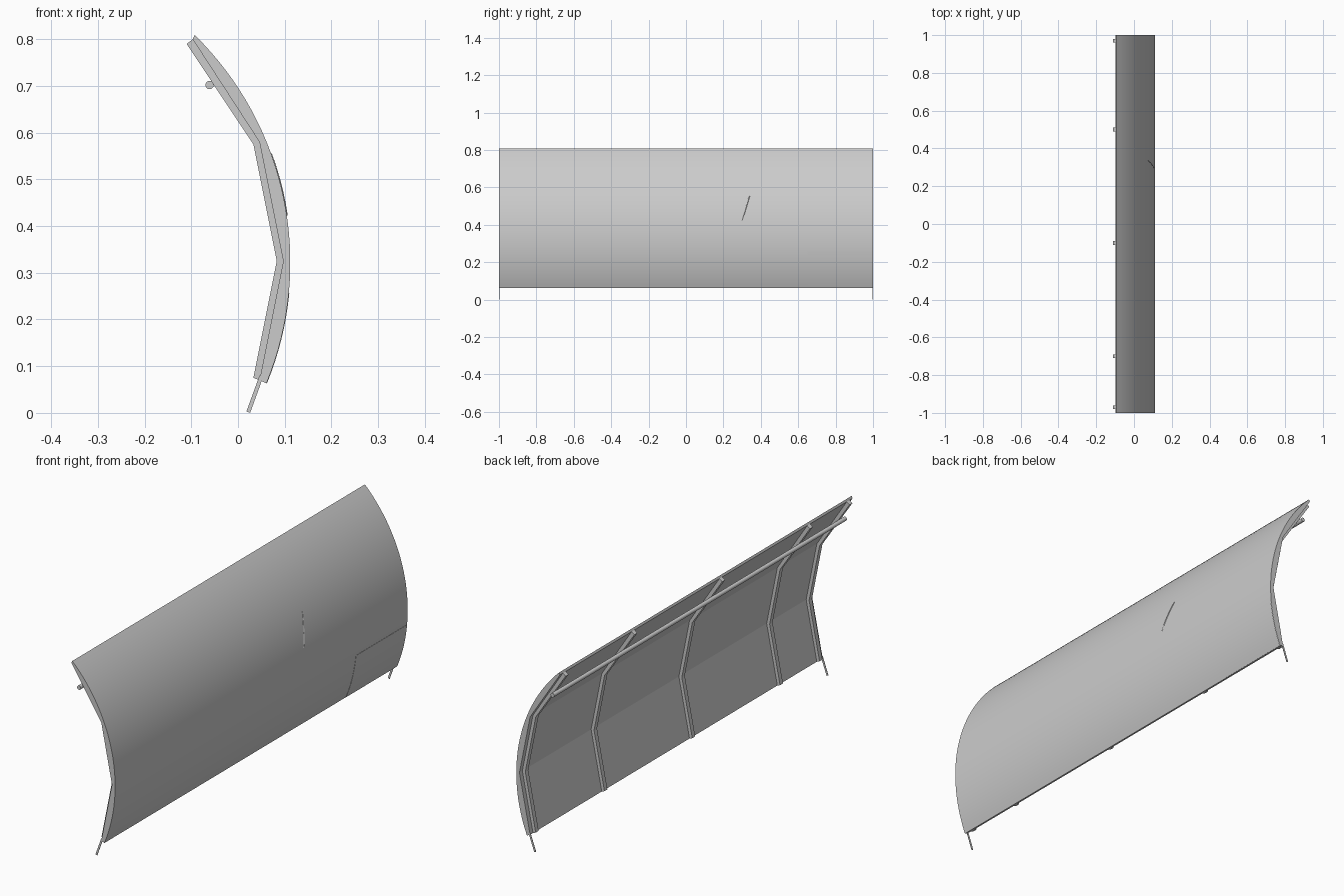
import bpy, math
from mathutils import Vector

if "Cube" in bpy.data.objects:
    bpy.data.objects.remove(bpy.data.objects["Cube"])

CX, CZ, R = -0.57, 0.322, 0.682


def arc(a0, a1, n, r=R):
    """Points (x, z) on the front curve, angles in degrees."""
    return [(CX + r * math.cos(math.radians(a0 + (a1 - a0) * i / n)),
             CZ + r * math.sin(math.radians(a0 + (a1 - a0) * i / n))) for i in range(n + 1)]


def make(name, verts, faces, smooth=False):
    me = bpy.data.meshes.new(name)
    me.from_pydata(verts, [], faces)
    me.update()
    ob = bpy.data.objects.new(name, me)
    bpy.context.collection.objects.link(ob)
    if smooth:
        bpy.ops.object.select_all(action='DESELECT')
        ob.select_set(True)
        bpy.context.view_layer.objects.active = ob
        bpy.ops.object.shade_smooth_by_angle(angle=math.radians(8))
    return ob


def strip(name, inner, outer, y0, y1, smooth=False):
    """Solid between two xz polylines, extruded along y."""
    loop = inner + outer[::-1]
    n = len(loop)
    verts = [(x, y, z) for y in (y0, y1) for x, z in loop]
    faces = [(i, n + i, n + (i + 1) % n, (i + 1) % n) for i in range(n)]
    faces += [tuple(range(n)), tuple(range(2 * n - 1, n - 1, -1))]
    return make(name, verts, faces, smooth)


def rod(name, a, b, r, sides=10):
    a, b = Vector(a), Vector(b)
    bpy.ops.mesh.primitive_cylinder_add(vertices=sides, radius=r, depth=(b - a).length,
                                        location=(a + b) / 2)
    ob = bpy.context.object
    ob.name = name
    ob.rotation_euler = (b - a).to_track_quat('Z', 'Y').to_euler()
    bpy.ops.object.shade_smooth_by_angle()
    return ob


# curved front plate with a faceted back
back = [(0.046, 0.070), (0.097, 0.325), (0.046, 0.580), (-0.097, 0.800)]
strip("blade_shell", back, arc(-22.3, 45.6, 32), -1, 1, True)

# bent ribs on the back
rib = [(0.033, 0.075), (0.083, 0.325), (0.033, 0.575), (-0.110, 0.790)]
for y in (-0.97, -0.7, -0.1, 0.5, 0.97):
    strip("back_rib", rib, back, y - 0.01, y + 0.01)

# long bar across the ribs
rod("cross_bar", (-0.061, -1, 0.702), (-0.061, 1, 0.702), 0.009, 12)

# thin end legs
for y in (-0.999, 0.999):
    strip("end_leg", [(0.018, 0.003), (0.046, 0.08)], [(0.026, 0.0), (0.055, 0.08)],
          y - 0.001, y + 0.001)

# repair patch in the lower corner
strip("corner_patch", arc(-22.2, -5.5, 8, R - 0.003), arc(-22.2, -5.5, 8, R + 0.001),
      0.65, 0.999, True)

# scratch-like seam on the front face
pts = arc(8.5, 20, 5, R - 0.001)
for i in range(5):
    (xa, za), (xb, zb) = pts[i], pts[i + 1]
    rod("front_seam", (xa, 0.30 + 0.008 * i, za), (xb, 0.308 + 0.008 * i, zb), 0.003, 6)
